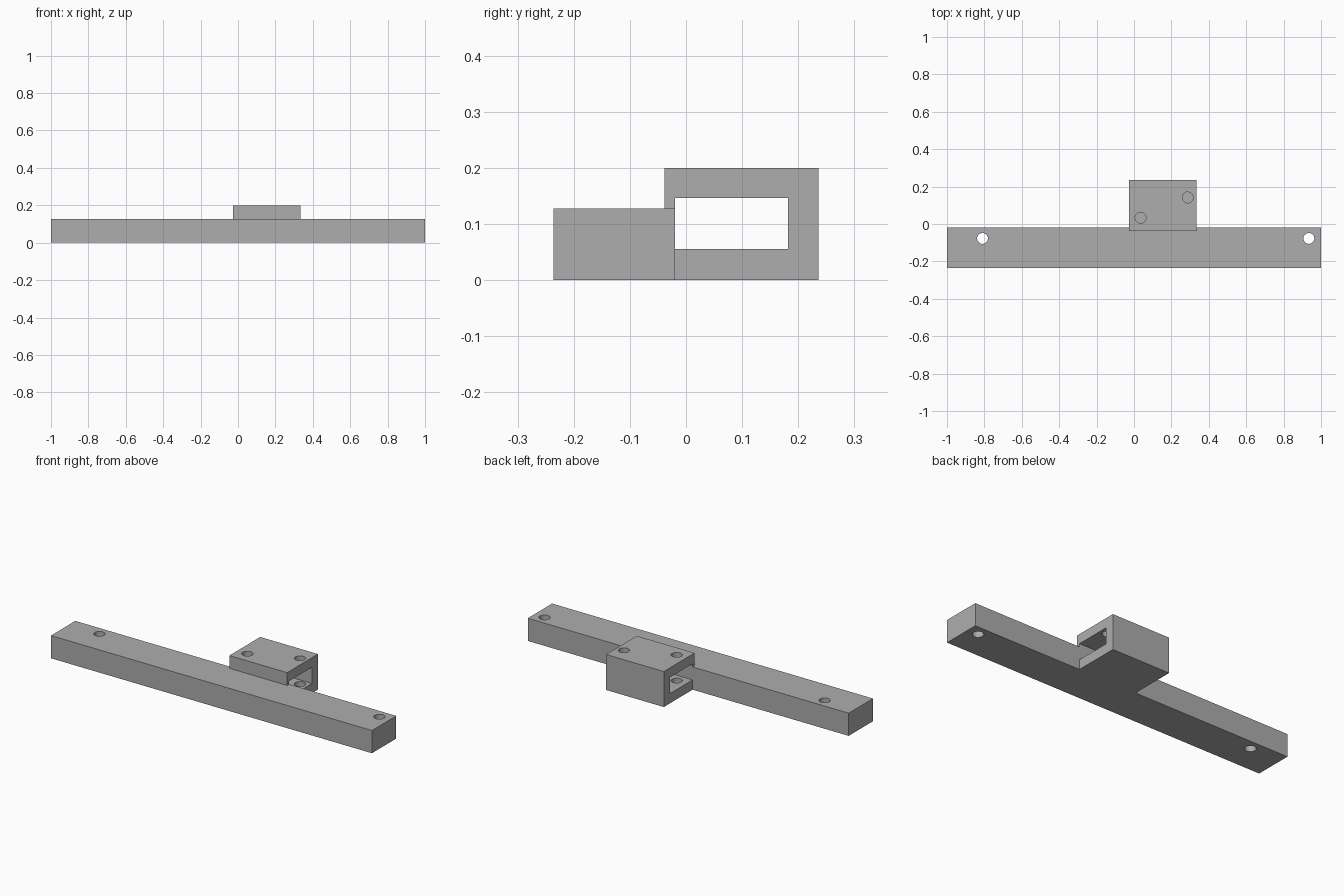
import bpy, bmesh
from mathutils import Vector

cube = bpy.data.objects.get("Cube")
if cube:
    bpy.data.objects.remove(cube, do_unlink=True)

grey = bpy.data.materials.new("plain grey")
grey.use_nodes = True
colour = (0.42, 0.42, 0.42, 1)
grey.diffuse_color = colour
grey.node_tree.nodes["Principled BSDF"].inputs["Base Color"].default_value = colour


def extrude_x(name, profile, x0, x1):
    """Solid made by sweeping a (y, z) outline from x0 to x1."""
    bm = bmesh.new()
    face = bm.faces.new([bm.verts.new((x0, y, z)) for y, z in profile])
    swept = bmesh.ops.extrude_face_region(bm, geom=[face])["geom"]
    verts = [v for v in swept if isinstance(v, bmesh.types.BMVert)]
    bmesh.ops.translate(bm, vec=Vector((x1 - x0, 0, 0)), verts=verts)
    bmesh.ops.recalc_face_normals(bm, faces=bm.faces)
    mesh = bpy.data.meshes.new(name)
    bm.to_mesh(mesh)
    bm.free()
    mesh.materials.append(grey)
    obj = bpy.data.objects.new(name, mesh)
    bpy.context.collection.objects.link(obj)
    return obj


def combine(target, tool, operation):
    """Apply a boolean and discard the tool object."""
    mod = target.modifiers.new(operation.lower(), "BOOLEAN")
    mod.operation = operation
    mod.solver = "EXACT"
    mod.object = tool
    bpy.context.view_layer.objects.active = target
    bpy.ops.object.modifier_apply(modifier=mod.name)
    bpy.data.objects.remove(tool, do_unlink=True)


def drill(target, x, y, bottom):
    """Vertical round hole from above, down to the given height."""
    top = 0.3
    bpy.ops.mesh.primitive_cylinder_add(
        vertices=32, radius=0.029, depth=top - bottom,
        location=(x, y, (top + bottom) / 2))
    cutter = bpy.context.object
    cutter.hide_render = True
    cutter.data.materials.append(grey)
    combine(target, cutter, "DIFFERENCE")


# Long mounting bar
bar_back, bar_top = -0.02, 0.128
bar = extrude_x("mounting_bar", [(-0.236, 0), (bar_back, 0),
                (bar_back, bar_top), (-0.236, bar_top)], -1, 1)

# Square hook bracket: floor, rear wall, roof and a lip resting on the bar
lip, back, roof = -0.038, 0.236, 0.2
bracket = extrude_x("bracket", [
    (lip, 0), (back, 0), (back, roof), (lip, roof), (lip, bar_top),
    (bar_back, bar_top), (bar_back, 0.146), (0.182, 0.146),
    (0.182, 0.055), (lip, 0.055)], -0.027, 0.333)
combine(bar, bracket, "UNION")
bar.name = "bar_with_bracket"

# Through holes near the bar ends
for x in (-0.81, 0.935):
    drill(bar, x, -0.077, -0.1)

# Screw holes through the roof, blind in the bracket floor
for x, y in ((0.035, 0.033), (0.287, 0.142)):
    drill(bar, x, y, 0.018)

# Smooth hole walls, crisp edges elsewhere
bpy.ops.object.select_all(action="DESELECT")
bar.select_set(True)
bpy.context.view_layer.objects.active = bar
bpy.ops.object.shade_smooth_by_angle()
